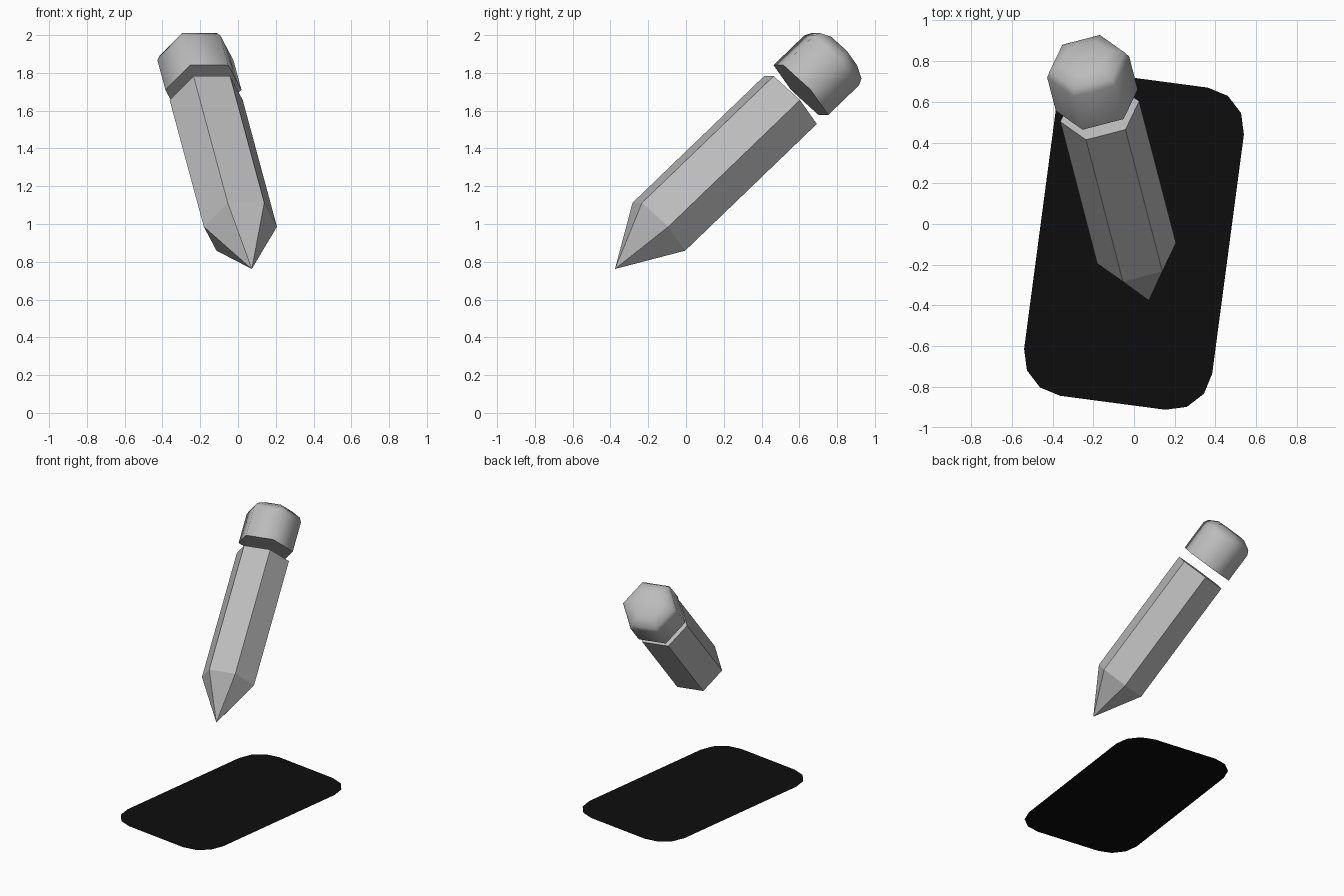
import bpy, bmesh, math
from mathutils import Vector

if "Cube" in bpy.data.objects:
    bpy.data.objects.remove(bpy.data.objects["Cube"])


def material(name, value):
    m = bpy.data.materials.new(name)
    m.diffuse_color = (value, value, value, 1)
    m.use_nodes = True
    m.node_tree.nodes["Principled BSDF"].inputs["Base Color"].default_value = m.diffuse_color
    return m


grey = material("mid grey", 0.5)
black = material("near black", 0.004)

# Tilted frame shared by the pencil parts: axis runs from tip to eraser
TIP = Vector((0.073, -0.376, 0.762))
AXIS = Vector((-0.184, 0.708, 0.6815)).normalized()
SIDE = Vector((AXIS.y, -AXIS.x, 0)).normalized()
UP = SIDE.cross(AXIS).normalized()


def make_object(name, bm, mat):
    bmesh.ops.recalc_face_normals(bm, faces=bm.faces)
    mesh = bpy.data.meshes.new(name)
    bm.to_mesh(mesh)
    bm.free()
    mesh.materials.append(mat)
    ob = bpy.data.objects.new(name, mesh)
    bpy.context.collection.objects.link(ob)
    return ob


def hex_loft(name, rings, mat):
    """Loft six-sided rings of (distance along axis, radius); radius 0 is a point."""
    bm = bmesh.new()
    loops = []
    for t, r in rings:
        centre = TIP + AXIS * t
        if r == 0:
            loops.append([bm.verts.new(centre)] * 6)
            continue
        angles = [k * math.pi / 3 for k in range(6)]
        loops.append([bm.verts.new(centre + r * (SIDE * math.cos(a) + UP * math.sin(a)))
                      for a in angles])
    for a, b in zip(loops, loops[1:]):
        for i in range(6):
            j = (i + 1) % 6
            quad = list(dict.fromkeys((a[i], a[j], b[j], b[i])))
            bm.faces.new(quad)
    for loop in (loops[0], loops[-1]):
        if len(set(loop)) == 6:
            bm.faces.new(loop)
    return make_object(name, bm, mat)


# Pencil body with sharpened point
hex_loft("pencil_body", [(0, 0), (0.328, 0.2), (1.312, 0.2)], grey)

# Floating eraser with a rounded far end
eraser = hex_loft("eraser", [(1.39, 0.208), (1.62, 0.208), (1.655, 0.19), (1.692, 0.12)], grey)
bpy.context.view_layer.objects.active = eraser
eraser.select_set(True)
bpy.ops.object.shade_smooth_by_angle(angle=math.radians(65))

# Flat rounded base sheet on the ground
HX, HY, R = 0.261, 0.593, 0.205
turn = math.radians(-7.55)
bm = bmesh.new()
outline = []
for q, (sx, sy) in enumerate([(1, 1), (-1, 1), (-1, -1), (1, -1)]):
    for k in range(4):
        a = q * math.pi / 2 + k * math.pi / 6
        x, y = sx * HX + R * math.cos(a), sy * HY + R * math.sin(a)
        outline.append(bm.verts.new((x * math.cos(turn) - y * math.sin(turn),
                                     x * math.sin(turn) + y * math.cos(turn) - 0.087, 0)))
face = bm.faces.new(outline)
sheet = make_object("base_sheet", bm, black)
if sheet.data.polygons[0].normal.z < 0:
    sheet.data.flip_normals()
